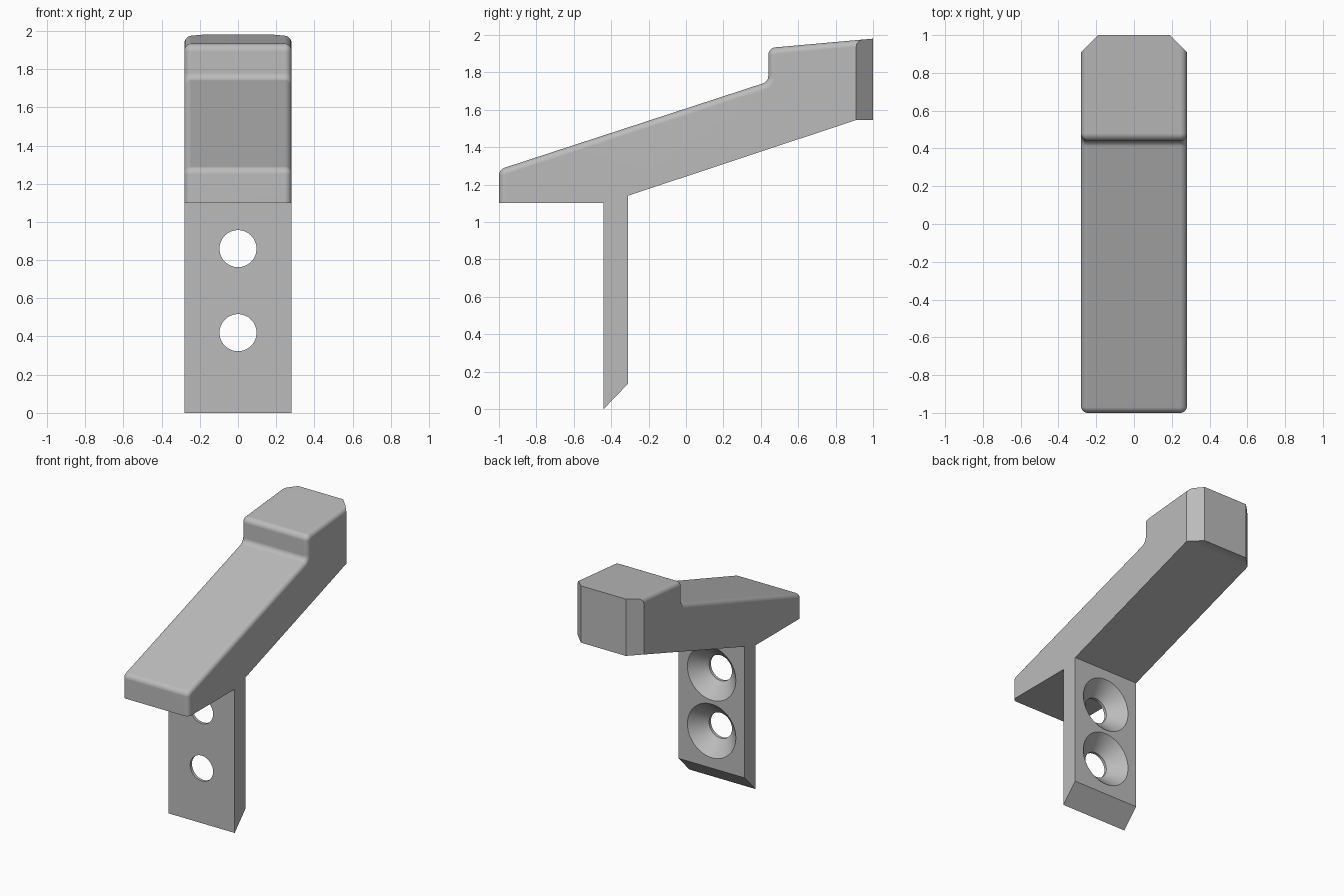
import bpy
import bmesh
import math

old = bpy.data.objects.get("Cube")
if old:
    bpy.data.objects.remove(old, do_unlink=True)

HALF_WIDTH = 0.28

grey = bpy.data.materials.new("plain grey")
grey.use_nodes = True
grey.diffuse_color = (0.5, 0.5, 0.5, 1)
grey.node_tree.nodes["Principled BSDF"].inputs["Base Color"].default_value = grey.diffuse_color


def make_object(name, bm):
    bmesh.ops.recalc_face_normals(bm, faces=bm.faces)
    mesh = bpy.data.meshes.new(name)
    bm.to_mesh(mesh)
    bm.free()
    mesh.materials.append(grey)
    obj = bpy.data.objects.new(name, mesh)
    bpy.context.collection.objects.link(obj)
    return obj


def fillet(a, corner, b, radius, steps=6):
    """Round one corner of a 2D profile with a tangent arc."""
    u = ((a[0] - corner[0]), (a[1] - corner[1]))
    v = ((b[0] - corner[0]), (b[1] - corner[1]))
    u = [c / math.hypot(*u) for c in u]
    v = [c / math.hypot(*v) for c in v]
    half = math.acos(u[0] * v[0] + u[1] * v[1]) / 2
    mid = [u[0] + v[0], u[1] + v[1]]
    reach = radius / math.sin(half) / math.hypot(*mid)
    centre = [corner[i] + mid[i] * reach for i in (0, 1)]
    tangent = radius / math.tan(half)
    start, end = ([corner[i] + d[i] * tangent - centre[i] for i in (0, 1)] for d in (u, v))
    sweep = math.pi - 2 * half
    points = []
    for k in range(steps + 1):
        t = k / steps
        p, q = (math.sin(s * sweep) / math.sin(sweep) for s in (1 - t, t))
        points.append([centre[i] + start[i] * p + end[i] * q for i in (0, 1)])
    return points


# Side profile (y, z): sloping arm, raised rear block and hanging mounting plate
lower = [(-1, 1.10), (-0.44, 1.10), (-0.44, 0), (-0.31, 0.135),
         (-0.31, 1.14), (0.91, 1.545), (1, 1.545)]
upper = [(1, 1.98), (0.44, 1.93), (0.44, 1.75), (-1, 1.28), (-1, 1.10)]
top_line = [upper[0]]
for i in (1, 2, 3):
    top_line += fillet(upper[i - 1], upper[i], upper[i + 1], 0.042)

bm = bmesh.new()
profile = [bm.verts.new((-HALF_WIDTH, y, z)) for y, z in lower + top_line]
face = bm.faces.new(profile)
moved = bmesh.ops.extrude_face_region(bm, geom=[face])["geom"]
for v in moved:
    if isinstance(v, bmesh.types.BMVert):
        v.co.x = HALF_WIDTH
bmesh.ops.recalc_face_normals(bm, faces=bm.faces)

# Soften the upper rim and the nose corners on both sides
bm.verts.ensure_lookup_table()
rim_points = [tuple(p) for p in top_line] + [lower[0]]


def on_rim(v):
    return any(math.hypot(v.co.y - y, v.co.z - z) < 0.0001 for y, z in rim_points)


rim = [e for e in bm.edges
       if abs(e.verts[0].co.x - e.verts[1].co.x) < 0.001 and all(on_rim(v) for v in e.verts)]
bmesh.ops.bevel(bm, geom=rim, offset=0.035, offset_type='OFFSET', segments=6,
                profile=0.5, affect='EDGES', clamp_overlap=False)

# Flat chamfers on the two rear corners
for side in (-1, 1):
    cut = bmesh.ops.bisect_plane(bm, geom=bm.verts[:] + bm.edges[:] + bm.faces[:],
                                 plane_co=(side * HALF_WIDTH, 0.91, 0),
                                 plane_no=(side, 1, 0), clear_outer=True)
    edges = [e for e in cut["geom_cut"] if isinstance(e, bmesh.types.BMEdge)]
    bmesh.ops.holes_fill(bm, edges=edges, sides=0)
bracket = make_object("hook_bracket", bm)


# Countersunk screw holes
def countersink_cutter(height):
    bm = bmesh.new()
    outline = [(0, -0.5), (0.097, -0.5), (0.097, -0.418), (0.225, -0.29), (0, -0.29)]
    verts = [bm.verts.new((r, y, height)) for r, y in outline]
    edges = [bm.edges.new(pair) for pair in zip(verts, verts[1:])]
    bmesh.ops.spin(bm, geom=verts + edges, cent=(0, 0, height), axis=(0, 1, 0),
                   angle=math.tau, steps=64, use_merge=True)
    bmesh.ops.remove_doubles(bm, verts=bm.verts, dist=0.0001)
    cutter = make_object("screw_hole_cutter", bm)
    cutter.hide_render = True
    return cutter


bpy.ops.object.select_all(action='DESELECT')
bracket.select_set(True)
bpy.context.view_layer.objects.active = bracket
for height in (0.86, 0.42):
    cutter = countersink_cutter(height)
    hole = bracket.modifiers.new("screw hole", 'BOOLEAN')
    hole.operation = 'DIFFERENCE'
    hole.solver = 'EXACT'
    hole.object = cutter
    bpy.ops.object.modifier_apply(modifier=hole.name)
    bpy.data.objects.remove(cutter, do_unlink=True)

# Smooth fillets, crisp edges, flat large faces
bpy.ops.object.shade_smooth_by_angle(angle=math.radians(30))
weighted = bracket.modifiers.new("flat faces", 'WEIGHTED_NORMAL')
weighted.keep_sharp = True
